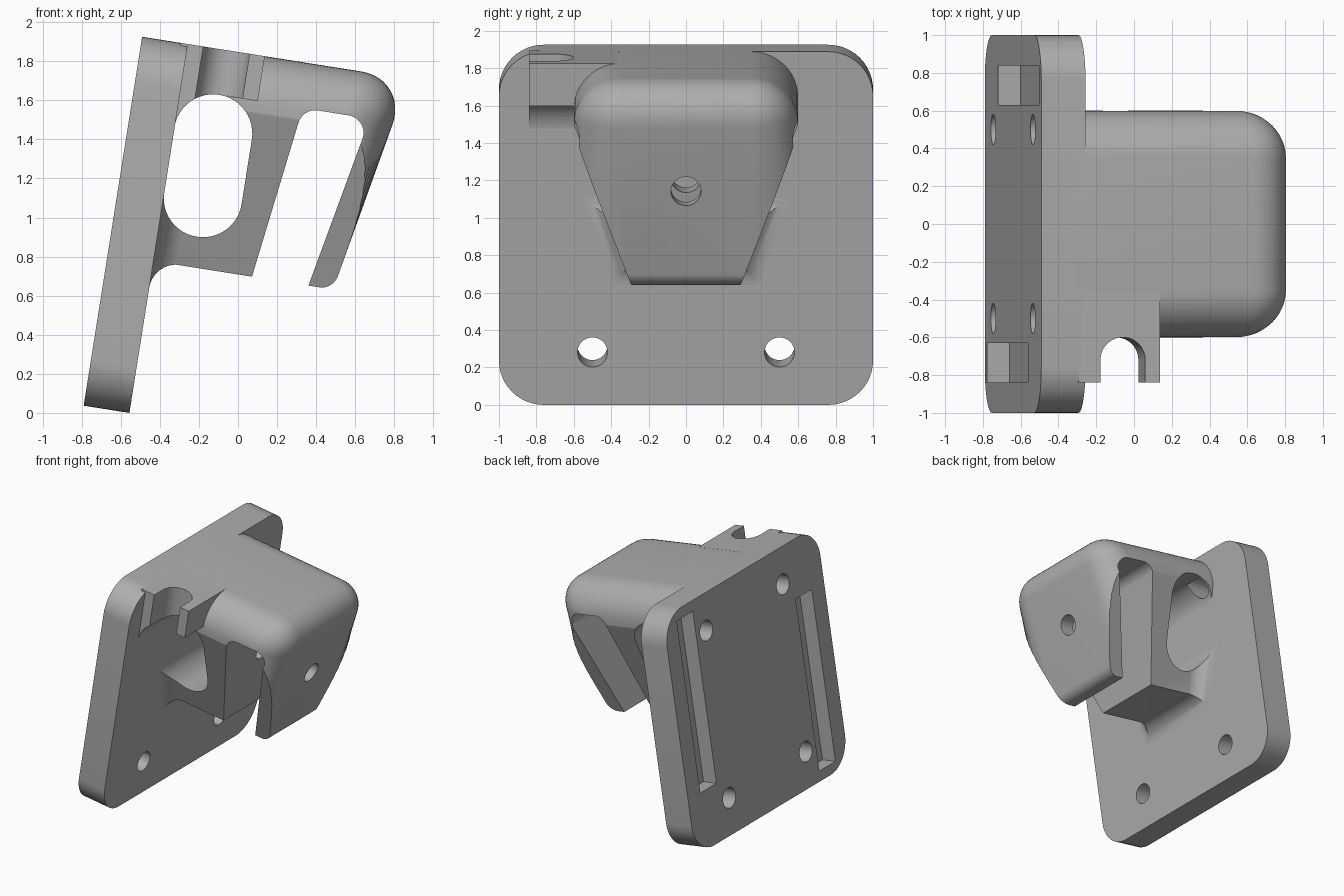
import bpy, bmesh, math
from mathutils import Vector, Matrix

if "Cube" in bpy.data.objects:
    bpy.data.objects.remove(bpy.data.objects["Cube"], do_unlink=True)

# Local frame: x runs out from the plate, z runs up the plate
TILT = Matrix.Translation((-0.79, 0, 0.037)) @ Matrix.Rotation(math.radians(9), 4, 'Y')
THICK, TOP, BASE, WIN = 0.237, 1.912, 0.787, 0.437

grey = bpy.data.materials.new("plain_grey")
grey.use_nodes = True
grey.diffuse_color = (0.42, 0.42, 0.42, 1)
grey.node_tree.nodes["Principled BSDF"].inputs["Base Color"].default_value = grey.diffuse_color


def finish(name, bm):
    bmesh.ops.recalc_face_normals(bm, faces=bm.faces)
    mesh = bpy.data.meshes.new(name)
    bm.to_mesh(mesh)
    bm.free()
    mesh.materials.append(grey)
    ob = bpy.data.objects.new(name, mesh)
    bpy.context.collection.objects.link(ob)
    return ob


def rounded(corners, steps=12):
    """Polygon of (u, v, radius) corners with arcs at the rounded ones."""
    out = []
    for i, (u, v, r) in enumerate(corners):
        p = Vector((u, v))
        if r == 0:
            out.append(p)
            continue
        d1 = (Vector(corners[i - 1][:2]) - p).normalized()
        d2 = (Vector(corners[(i + 1) % len(corners)][:2]) - p).normalized()
        half = d1.angle(d2) / 2
        centre = p + (d1 + d2).normalized() * r / math.sin(half)
        s = p + d1 * r / math.tan(half) - centre
        e = p + d2 * r / math.tan(half) - centre
        sweep = s.angle_signed(e)
        for k in range(steps + 1):
            t = -sweep * k / steps
            out.append(centre + Matrix.Rotation(t, 2) @ s)
    return out


def rect(u0, u1, v0, v1, r=0):
    return rounded([(u0, v0, r), (u1, v0, r), (u1, v1, r), (u0, v1, r)])


def circle(u, v, r):
    return rect(u - r, u + r, v - r, v + r, r * 0.998)


def prism(name, pts, axis, lo, hi):
    """Extrude a flat outline along one axis."""
    place = {'x': lambda p, h: (h, p[0], p[1]),
             'y': lambda p, h: (p[0], h, p[1]),
             'z': lambda p, h: (p[0], p[1], h)}[axis]
    bm = bmesh.new()
    a = [bm.verts.new(place(p, lo)) for p in pts]
    b = [bm.verts.new(place(p, hi)) for p in pts]
    bm.faces.new(a)
    bm.faces.new(b)
    for i in range(len(a)):
        bm.faces.new((a[i - 1], a[i], b[i], b[i - 1]))
    return finish(name, bm)


def boolean(ob, tool, op='DIFFERENCE', keep=False):
    mod = ob.modifiers.new("cut", 'BOOLEAN')
    mod.operation, mod.object, mod.solver = op, tool, 'EXACT'
    bpy.context.view_layer.objects.active = ob
    bpy.ops.object.modifier_apply(modifier=mod.name)
    if not keep:
        bpy.data.objects.remove(tool, do_unlink=True)


# Mounting plate with rounded corners
plate = prism("mounting_plate", rect(-1, 1, 0, TOP, 0.24), 'x', 0, THICK)

# Hook body: slanted block with rounded outer edges
bm = bmesh.new()
front = lambda z: 1.168 + 0.191 * (z - BASE)
outline = [(0.18, BASE), (front(BASE), BASE), (front(TOP), TOP), (0.18, TOP)]
sides = [[bm.verts.new((x, y, z)) for x, z in outline] for y in (-0.6, 0.6)]
for s in sides:
    bm.faces.new(s)
for i in range(4):
    bm.faces.new((sides[0][i - 1], sides[0][i], sides[1][i], sides[1][i - 1]))
bmesh.ops.recalc_face_normals(bm, faces=bm.faces)
mid = lambda e: (e.verts[0].co + e.verts[1].co) / 2
lip = [e for e in bm.edges if mid(e).x > 1 and mid(e).z < BASE + 0.01]
bmesh.ops.bevel(bm, geom=lip, offset=0.07, segments=8, profile=0.5, affect='EDGES')
soft = [e for e in bm.edges
        if (mid(e).z > TOP - 0.01 and mid(e).x > 0.3)
        or (abs(mid(e).y) > 0.59 and mid(e).x > 1.2 and 1 < mid(e).z < TOP - 0.01)]
bmesh.ops.bevel(bm, geom=soft, offset=0.25, segments=12, profile=0.5, affect='EDGES')
body = finish("hook_body", bm)

# Sides taper towards the lower lip
SLOPE = 0.373
half = lambda z: 0.29 + SLOPE * (z - BASE)
zt = BASE + (0.605 - 0.29) / SLOPE
taper = prism("taper", rounded([(-half(0.7), 0.7, 0), (half(0.7), 0.7, 0), (0.605, zt, 0.15),
                                (0.605, 2.1, 0), (-0.605, 2.1, 0), (-0.605, zt, 0.15)]),
              'x', 0, 2)
boolean(body, taper, 'INTERSECT')

# Fillet flaring from the block into the plate
bm = bmesh.new()
R, N = 0.14, 10
rings = [(0.18, R)]
for k in range(N, -1, -1):
    t = math.pi / 2 * k / N
    rings.append((THICK + R * (1 - math.sin(t)), R * (1 - math.cos(t)) - 0.002))
loops = []
for x, o in rings:
    h = lambda z: half(z) + math.hypot(1, SLOPE) * o
    lo, hi = BASE - o, 1.25
    loops.append([bm.verts.new((x, y, z)) for y, z in
                  ((-h(lo), lo), (h(lo), lo), (h(hi), hi), (-h(hi), hi))])
for a, b in zip(loops, loops[1:]):
    for i in range(4):
        bm.faces.new((a[i - 1], a[i], b[i], b[i - 1]))
bm.faces.new(loops[0])
bm.faces.new(loops[-1])
boolean(body, finish("flare", bm), 'UNION')

# Side ledge with a cable notch
ledge = prism("ledge", [(0.2, 1.45), (WIN, 1.68), (0.636, 1.68), (0.636, TOP), (0.2, TOP)],
              'y', -0.84, -0.36)
boolean(body, ledge, 'UNION')
boolean(body, prism("notch", rounded([(WIN - 0.12, -1, 0), (WIN + 0.12, -1, 0),
                                      (WIN + 0.12, -0.6, 0.1198), (WIN - 0.12, -0.6, 0.1198)]),
                    'z', 1.3, 2.1))

# Oval window through the block
boolean(body, prism("window", rect(THICK - 0.001, 0.637, 0.945, 1.68, 0.1995), 'y', -1.2, 1.2))

# Open slot between the block and the front arm
slot = [(0.722, 0.6, 0), (1.003, 0.6, 0), (1.217, 1.68, 0.09), (0.87, 1.68, 0.09)]
boolean(body, prism("slot", rounded(slot), 'y', -1.2, 1.2))

# Hole through the arm and the block
boolean(body, prism("arm_hole", circle(0, 1.32, 0.08), 'x', 0.5, 1.6))

# Four screw holes
for y in (-0.5, 0.5):
    for z in (0.285, 1.627):
        hole = prism("screw_hole", circle(y, z, 0.08), 'x', -0.1, 0.36)
        boolean(plate, hole, keep=True)
        boolean(body, hole)

# Long pockets in the back of the plate
for y, z in ((-0.735, 0.08), (0.735, 0.45)):
    boolean(plate, prism("pocket", rect(y - 0.105, y + 0.105, z, z + 1.38), 'x', -0.1, 0.12))

# Tilt into place and shade
for ob in (plate, body):
    ob.data.transform(TILT)
    bpy.ops.object.select_all(action='DESELECT')
    ob.select_set(True)
    bpy.context.view_layer.objects.active = ob
    bpy.ops.object.shade_smooth_by_angle(angle=math.radians(30))
